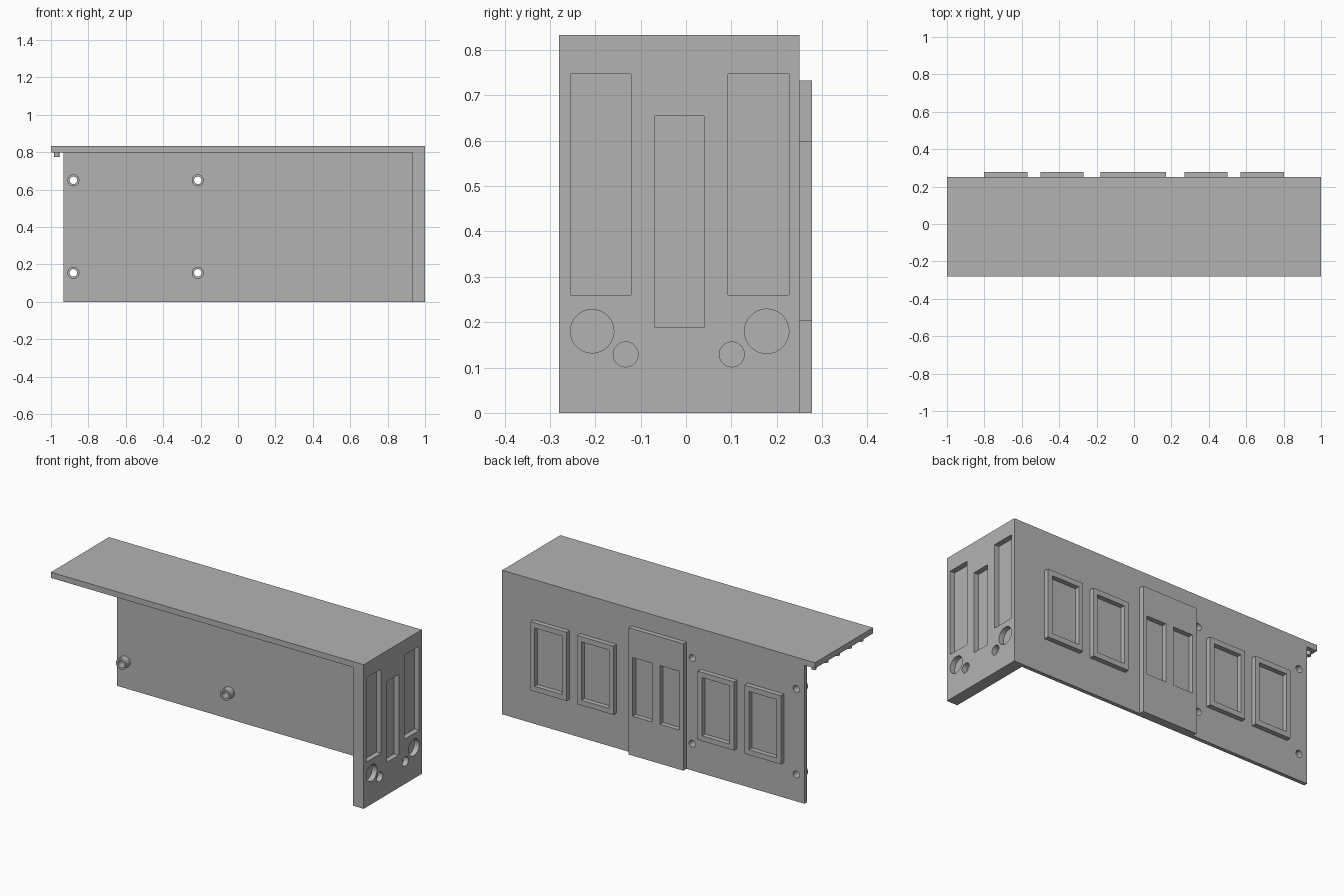
import bpy, bmesh, math
from mathutils import Matrix, Vector

if "Cube" in bpy.data.objects:
    bpy.data.objects.remove(bpy.data.objects["Cube"], do_unlink=True)

grey = bpy.data.materials.new("plain_grey")
grey.use_nodes = True
colour = (0.45, 0.45, 0.45, 1)
grey.diffuse_color = colour
grey.node_tree.nodes["Principled BSDF"].inputs["Base Color"].default_value = colour


def add_box(bm, x, y, z):
    """Box from three (low, high) ranges."""
    centre = Vector([(r[0] + r[1]) / 2 for r in (x, y, z)])
    size = [r[1] - r[0] for r in (x, y, z)]
    bmesh.ops.create_cube(bm, size=1, matrix=Matrix.Translation(centre) @ Matrix.Diagonal((*size, 1)))


def add_cylinder(bm, centre, radius, depth, axis):
    turn = Vector((0, 0, 1)).rotation_difference(Vector(axis)).to_matrix().to_4x4()
    bmesh.ops.create_cone(bm, cap_ends=True, segments=32, radius1=radius, radius2=radius,
                          depth=depth, matrix=Matrix.Translation(centre) @ turn)


def make_object(name, bm):
    mesh = bpy.data.meshes.new(name)
    bm.to_mesh(mesh)
    bm.free()
    mesh.materials.append(grey)
    ob = bpy.data.objects.new(name, mesh)
    bpy.context.collection.objects.link(ob)
    return ob


def box(name, x, y, z):
    bm = bmesh.new()
    add_box(bm, x, y, z)
    return make_object(name, bm)


def carve(ob, cutter_bm):
    """Cut the shapes in cutter_bm out of ob and drop the cutter."""
    cutter = make_object("cutter", cutter_bm)
    cutter.hide_render = True
    mod = ob.modifiers.new("carve", 'BOOLEAN')
    mod.operation, mod.solver, mod.object = 'DIFFERENCE', 'EXACT', cutter
    select(ob)
    bpy.ops.object.modifier_apply(modifier=mod.name)
    bpy.data.objects.remove(cutter, do_unlink=True)


def select(ob):
    bpy.ops.object.select_all(action='DESELECT')
    ob.select_set(True)
    bpy.context.view_layer.objects.active = ob


def smooth(ob):
    select(ob)
    bpy.ops.object.shade_smooth_by_angle(angle=math.radians(30))


FRONT, BACK, OUTER = -0.28, 0.25, 0.278
PLATE_FRONT = 0.228

# Top and side panel: one folded profile, extruded front to back
bm = bmesh.new()
profile = [(-1, 0.80), (0.932, 0.80), (0.932, 0), (1, 0), (1, 0.833), (-1, 0.833)]
face = bm.faces.new([bm.verts.new((x, FRONT, z)) for x, z in profile])
extruded = bmesh.ops.extrude_face_region(bm, geom=[face])["geom"]
bmesh.ops.translate(bm, verts=[v for v in extruded if isinstance(v, bmesh.types.BMVert)],
                    vec=(0, BACK - FRONT, 0))
bmesh.ops.recalc_face_normals(bm, faces=bm.faces)
shell = make_object("top_and_side_panel", bm)

# Recessed slots and round sockets in the side
cut = bmesh.new()
for y, z in [((-0.255, -0.121), (0.26, 0.747)),
             ((-0.068, 0.04), (0.188, 0.655)),
             ((0.093, 0.227), (0.26, 0.747))]:
    add_box(cut, (0.97, 1.05), y, z)
for y, z, r in [(-0.207, 0.18, 0.048), (0.178, 0.18, 0.049),
                (-0.133, 0.129, 0.0275), (0.101, 0.129, 0.0275)]:
    add_cylinder(cut, (1.01, y, z), r, 0.08, (1, 0, 0))
carve(shell, cut)
smooth(shell)

# Back plate with four screw holes
back = box("back_plate", (-0.933, 0.932), (PLATE_FRONT, BACK), (0, 0.80))
screws = [(x, z) for x in (-0.88, -0.215) for z in (0.155, 0.65)]
cut = bmesh.new()
for x, z in screws:
    add_cylinder(cut, (x, 0.22, z), 0.02, 0.3, (0, 1, 0))
carve(back, cut)
smooth(back)

# Hollow screw bosses on the inside of the back plate
for i, (x, z) in enumerate(screws):
    bm, cut = bmesh.new(), bmesh.new()
    add_cylinder(bm, (x, PLATE_FRONT - 0.02, z), 0.032, 0.04, (0, 1, 0))
    add_cylinder(cut, (x, PLATE_FRONT - 0.02, z), 0.02, 0.2, (0, 1, 0))
    boss = make_object(f"screw_boss_{i + 1}", bm)
    carve(boss, cut)
    smooth(boss)

# Four raised window frames on the back
for i, x in enumerate((-0.685, -0.385, 0.385, 0.685)):
    frame = box(f"window_frame_{i + 1}", (x - 0.116, x + 0.116), (BACK, OUTER), (0.203, 0.60))
    cut = bmesh.new()
    add_box(cut, (x - 0.088, x + 0.088), (0.2, 0.3), (0.233, 0.57))
    carve(frame, cut)

# Raised centre panel with two slots
panel = box("centre_panel", (-0.178, 0.172), (BACK, OUTER), (0, 0.733))
cut = bmesh.new()
for x in (-0.09, 0.084):
    add_box(cut, (x - 0.062, x + 0.062), (0.2, 0.3), (0.228, 0.567))
carve(panel, cut)

# Row of small pegs under the overhanging end of the top
for i in range(5):
    bm = bmesh.new()
    add_cylinder(bm, (-0.969, 0.215 - 0.107 * i, 0.788), 0.014, 0.026, (0, 0, 1))
    smooth(make_object(f"peg_{i + 1}", bm))
